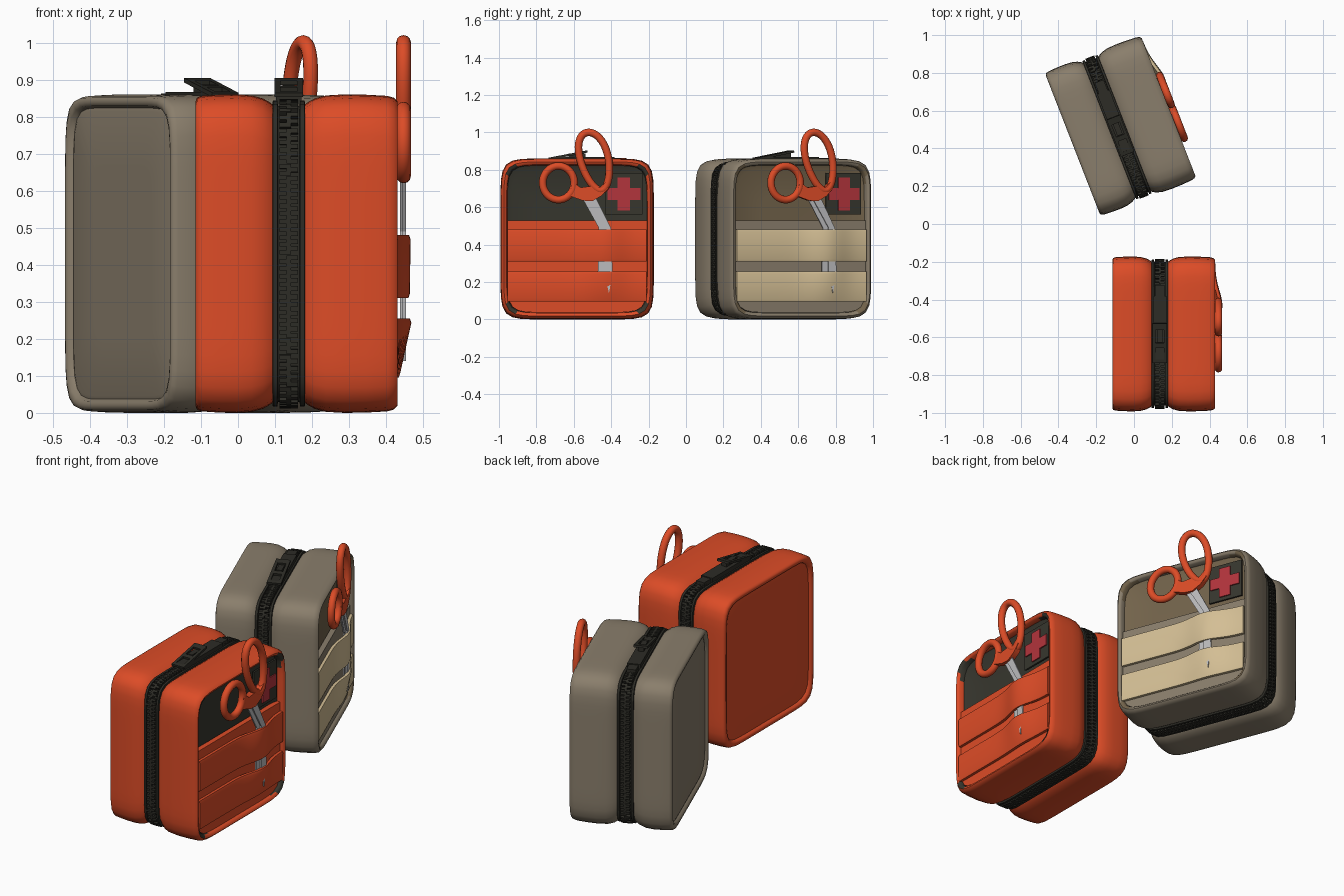
import bpy, bmesh, math
from mathutils import Matrix, Vector

if "Cube" in bpy.data.objects:
    bpy.data.objects.remove(bpy.data.objects["Cube"])

def material(name, r, g, b):
    m = bpy.data.materials.new(name)
    m.diffuse_color = (r, g, b, 1)
    m.use_nodes = True
    m.node_tree.nodes["Principled BSDF"].inputs["Base Color"].default_value = m.diffuse_color
    return m

ORANGE = material("orange", 0.72, 0.072, 0.02)
GREY = material("warm grey", 0.255, 0.21, 0.15)
CREAM = material("cream elastic", 0.66, 0.52, 0.30)
BLACK = material("zipper black", 0.026, 0.025, 0.019)
DARK = material("dark lining", 0.038, 0.037, 0.027)
BROWN = material("brown lining", 0.17, 0.125, 0.07)
RED = material("red", 0.45, 0.035, 0.045)
STEEL = material("steel", 0.5, 0.5, 0.51)

HY, HZ, CZ, N = 0.41, 0.43, 0.43, 88

def ring(inset, n=N):
    """Rounded square outline in the local y-z plane."""
    pts = []
    for i in range(n):
        t = 2 * math.pi * i / n
        c, s = math.cos(t), math.sin(t)
        r = (abs(c) ** 9 + abs(s) ** 9) ** (-1 / 9)
        pts.append(((HY - inset) * r * c, CZ + (HZ - inset) * r * s))
    return pts

def finish(bm, name, mats, M, angle=40):
    bmesh.ops.recalc_face_normals(bm, faces=bm.faces)
    me = bpy.data.meshes.new(name)
    bm.to_mesh(me)
    bm.free()
    me.transform(M)
    for m in mats:
        me.materials.append(m)
    me.shade_smooth()
    me.set_sharp_from_angle(angle=math.radians(angle))
    ob = bpy.data.objects.new(name, me)
    bpy.context.collection.objects.link(ob)
    return ob

def bridge(bm, rings, closed=False, cap=True):
    vs = [[bm.verts.new(p) for p in r] for r in rings]
    n = len(vs[0])
    pairs = list(zip(vs, vs[1:])) + ([(vs[-1], vs[0])] if closed else [])
    for a, b in pairs:
        for i in range(n):
            j = (i + 1) % n
            bm.faces.new((a[i], a[j], b[j], b[i]))
    if cap and not closed:
        bm.faces.new(vs[0])
        bm.faces.new(vs[-1])

def prism(bm, poly, x0, x1):
    bridge(bm, [[(x, y, z) for y, z in poly] for x in (x0, x1)])

def box(bm, centre, size, rot=0.0):
    M = Matrix.Translation(centre) @ Matrix.Rotation(rot, 4, 'X') @ Matrix.Diagonal((*size, 1))
    bmesh.ops.create_cube(bm, size=1, matrix=M)

def tube_loop(bm, path, x, r, seg=12):
    """Round tube along a closed path in the y-z plane."""
    n, rings = len(path), []
    for i, (y, z) in enumerate(path):
        a, b = path[i - 1], path[(i + 1) % n]
        d = Vector((b[0] - a[0], b[1] - a[1])).normalized()
        rings.append([(x + r * math.sin(k * 2 * math.pi / seg),
                       y + d.y * r * math.cos(k * 2 * math.pi / seg),
                       z - d.x * r * math.cos(k * 2 * math.pi / seg)) for k in range(seg)])
    bridge(bm, rings, closed=True)

# Lengthwise pouch section: x and how far the outline is drawn in
PROFILE = [(-.238, .2), (-.238, .046), (-.235, .037), (-.248, .031), (-.252, .02), (-.248, .009),
           (-.235, .004), (-.19, .001), (-.14, 0), (-.10, .003), (-.07, .011), (-.052, .021),
           (-.044, .027), (-.043, .017), (-.031, .017), (-.029, .03),
           (.029, .03), (.031, .017), (.043, .017), (.044, .027),
           (.052, .021), (.07, .011), (.10, .003), (.15, 0), (.21, .001), (.265, .004),
           (.284, .009), (.293, .018), (.29, .028), (.282, .034), (.255, .037), (.247, .06), (.238, .2)]

def first_aid_pouch(tag, M, shell, band, lining):
    # padded shell with zipper tape and recessed front lining
    bm = bmesh.new()
    bridge(bm, [[(x, y, z) for y, z in ring(i)] for x, i in PROFILE])
    for f in bm.faces:
        c = f.calc_center_median()
        if abs(c.x) < .0436:
            f.material_index = 1
        elif c.x > .2 and max(abs(c.y) / HY, abs(c.z - CZ) / HZ) < .905:
            f.material_index = 2
        elif f.verts[0].co.x > .2 and len(f.verts) > 4:
            f.material_index = 2
    finish(bm, tag + "_shell", [shell, BLACK, lining], M, 50)

    # zipper teeth: two staggered rows spaced evenly around the outline
    bm = bmesh.new()
    fine = [Vector(p) for p in ring(.022, 720)]
    lens = [(fine[i] - fine[i - 1]).length for i in range(720)]
    step, run, k = sum(lens) / 280, 0.0, 0
    for i in range(720):
        run += lens[i]
        if run >= step * k:
            d = fine[i] - fine[i - 1]
            side = 1 if k % 2 else -1
            box(bm, (side * .010, fine[i].x, fine[i].y), (.031, .0125, .019), math.atan2(d.y, d.x))
            k += 1
    finish(bm, tag + "_zipper_teeth", [BLACK], M, 30)

    # zipper slider and raised pull tab
    bm = bmesh.new()
    box(bm, (0, .03, .85), (.07, .34, .034))
    box(bm, (0, .20, .845), (.05, .12, .034))
    box(bm, (0, .0, .872), (.03, .09, .03))
    tilt = math.atan2(.038, .2)
    R = Matrix.Translation((0, -.05, .878)) @ Matrix.Rotation(tilt, 4, 'X')
    for x, y, w, l in ((-.03, 0, .016, .21), (.03, 0, .016, .21), (0, .09, .076, .035),
                       (0, -.095, .076, .02), (0, -.01, .05, .025)):
        box(bm, R @ Vector((x, y, 0)), (w, l, .012), tilt)
    finish(bm, tag + "_zipper_pull", [BLACK], M, 30)

    # front pocket plate: the panel outline cut off below the opening
    bm = bmesh.new()
    prism(bm, ring(.037), .245, .274)
    geom = bm.verts[:] + bm.edges[:] + bm.faces[:]
    cut = bmesh.ops.bisect_plane(bm, geom=geom, plane_co=(0, 0, .53), plane_no=(0, 0, 1), clear_outer=True)
    bmesh.ops.holes_fill(bm, edges=[e for e in bm.edges if e.is_boundary])
    finish(bm, tag + "_front_pocket", [shell], M)

    # elastic bands that bulge over the blades
    for label, z0, z1, a0, a1 in (("upper", .31, .48, .034, .036), ("lower", .095, .255, .008, .038)):
        bm = bmesh.new()
        rows = []
        for i in range(41):
            y = -.372 + .744 * i / 40
            g = math.exp(-((y - .15) / .11) ** 2)
            x0, x1 = .281 + a0 * g, .281 + a1 * g
            rows.append([(x0 - .008, y, z0), (x0 + .008, y, z0), (x0 + .012, y, z0 + .012),
                         (x1 + .012, y, z1 - .012), (x1 + .008, y, z1), (x1 - .008, y, z1)])
        bridge(bm, rows)
        finish(bm, f"{tag}_{label}_band", [band], M, 50)

    # dark patch with red cross
    bm = bmesh.new()
    box(bm, (.262, .25, .672), (.01, .2, .22))
    finish(bm, tag + "_patch", [DARK], M)
    bm = bmesh.new()
    a, b, y, z = .033, .088, .25, .67
    prism(bm, [(y + p, z + q) for p, q in ((-a, -b), (a, -b), (a, -a), (b, -a), (b, a), (a, a), (a, b),
                                           (-a, b), (-a, a), (-b, a), (-b, -a), (-a, -a))], .266, .274)
    finish(bm, tag + "_patch_cross", [RED], M)

    # scissor blades
    bm = bmesh.new()
    prism(bm, [(.015, .67), (.06, .69), (.15, .49), (.16, .25), (.13, .14), (.11, .25), (.115, .49)], .300, .308)
    prism(bm, [(.04, .67), (.08, .69), (.18, .49), (.19, .25), (.17, .14), (.145, .25), (.145, .49)], .308, .316)
    finish(bm, tag + "_scissor_blades", [STEEL], M, 30)

    # scissor handles: tapered large loop, small round loop and joining web
    bm = bmesh.new()
    big, small = [], []
    for i in range(48):
        t = 2 * math.pi * i / 48
        c, s = math.cos(t), math.sin(t)
        big.append((.094 + .088 * c * (.86 + .14 * s) - .032 * s, .845 + .155 * s))
        small.append((-.10 + .084 * c, .73 + .09 * s))
    tube_loop(bm, big, .31, .02)
    tube_loop(bm, small, .31, .02)
    prism(bm, [(-.025, .735), (.02, .705), (.07, .712), (.12, .705), (.165, .745), (.165, .70),
               (.13, .66), (.08, .632), (.03, .635), (-.04, .66)], .293, .327)
    finish(bm, tag + "_scissor_handles", [ORANGE], M, 50)

first_aid_pouch("orange_pouch", Matrix.Translation((.137, -.582, 0)), ORANGE, ORANGE, DARK)
first_aid_pouch("grey_pouch", Matrix.Translation((-.09, .513, 0)) @ Matrix.Rotation(math.radians(21.3), 4, 'Z'),
                GREY, CREAM, BROWN)
